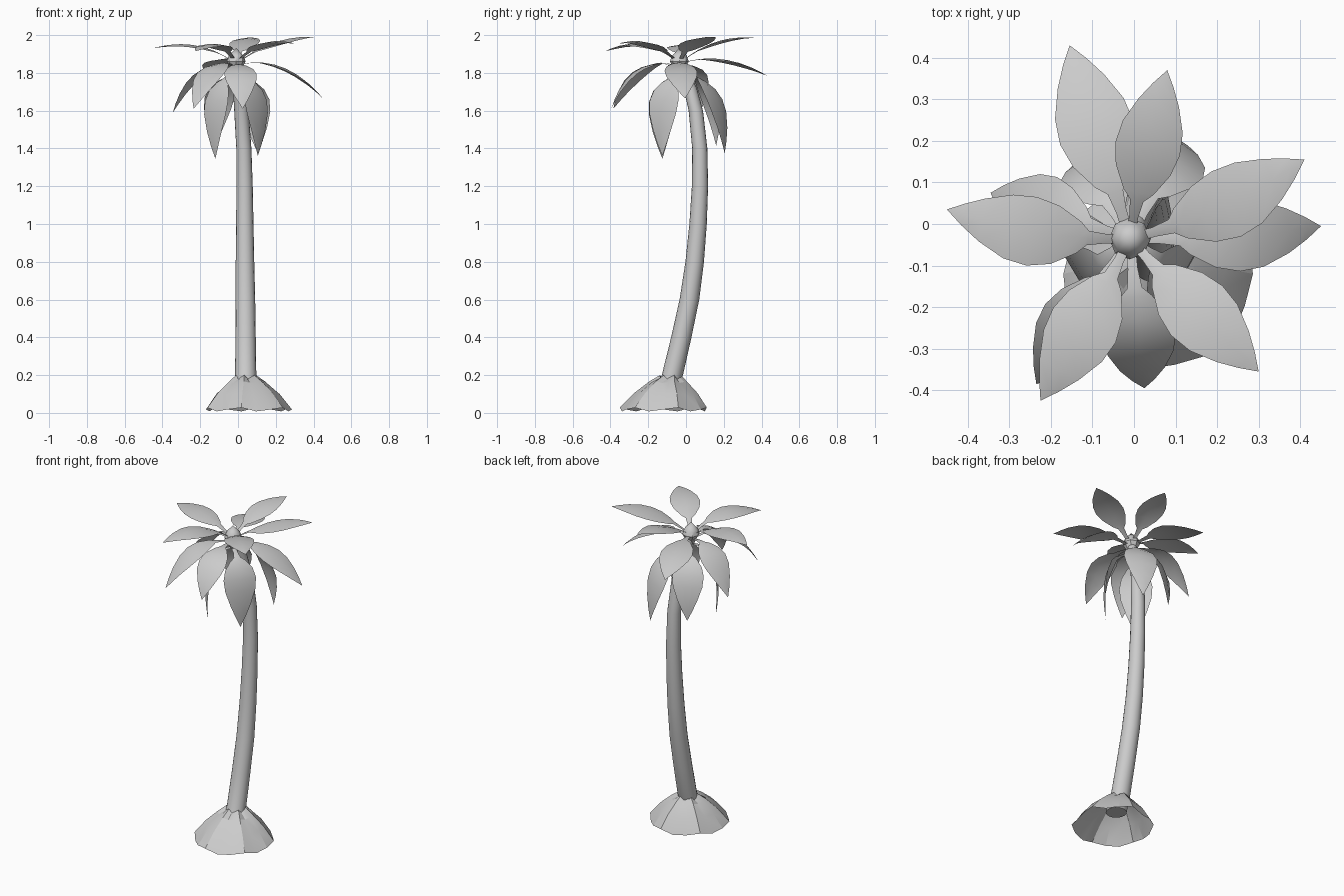
import bpy, bmesh, math
from mathutils import Vector

cube = bpy.data.objects.get("Cube")
if cube:
    bpy.data.objects.remove(cube)

grey = bpy.data.materials.new("plain grey")
grey.use_nodes = True
COLOUR = (0.6, 0.6, 0.6, 1)
grey.diffuse_color = COLOUR
grey.node_tree.nodes["Principled BSDF"].inputs["Base Color"].default_value = COLOUR


def finish(name, bm, angle):
    mesh = bpy.data.meshes.new(name)
    bm.to_mesh(mesh)
    bm.free()
    mesh.materials.append(grey)
    obj = bpy.data.objects.new(name, mesh)
    bpy.context.collection.objects.link(obj)
    bpy.ops.object.select_all(action="DESELECT")
    obj.select_set(True)
    bpy.context.view_layer.objects.active = obj
    bpy.ops.object.shade_smooth_by_angle(angle=math.radians(angle))


def loft(name, rings, angle, closed=True, caps=False):
    """Skin a list of equal-length point rows."""
    bm = bmesh.new()
    rows = [[bm.verts.new(p) for p in ring] for ring in rings]
    n = len(rows[0])
    for a, b in zip(rows, rows[1:]):
        for i in range(n if closed else n - 1):
            j = (i + 1) % n
            bm.faces.new((a[i], a[j], b[j], b[i]))
    if caps:
        bm.faces.new(rows[0][::-1])
        bm.faces.new(rows[-1])
    bmesh.ops.remove_doubles(bm, verts=bm.verts, dist=0.0005)
    if closed:
        bmesh.ops.recalc_face_normals(bm, faces=bm.faces)
    finish(name, bm, angle)


def circle(x, y, z, r, n):
    return [Vector((x + r * math.cos(math.tau * i / n),
                    y + r * math.sin(math.tau * i / n), z)) for i in range(n)]


# Leaning trunk: x, y, z, radius
TRUNK = [(.04, -.11, .11, .06), (.041, -.072, .2, .056), (.04, -.025, .4, .054),
         (.039, .018, .6, .052), (.037, .046, .8, .049), (.036, .064, 1.0, .046),
         (.035, .074, 1.2, .043), (.031, .073, 1.4, .04), (.018, .052, 1.6, .038),
         (.008, .022, 1.72, .035), (-.008, -.03, 1.85, .024)]
loft("trunk", [circle(*p, 16) for p in TRUNK], 50, caps=True)

# Open, pleated skirt round the foot of the trunk
SKIRT = [(.043, -.082, .19, .055), (.048, -.095, .163, .098),
         (.053, -.107, .1, .167), (.058, -.12, .018, .228)]
rings = []
for k, (x, y, z, r) in enumerate(SKIRT):
    ring = circle(x, y, z, r, 18)
    for i, p in enumerate(ring):
        fold = (0, 1, -1)[i % 3]
        p.z += fold * (.01 if k in (0, 3) else .004)
        p += Vector((p.x - x, p.y - y, 0)) * (.025 * fold)
    rings.append(ring)
loft("foot_skirt", rings, 15)

# Pointed bud at the crown
HEART = (-.01, -.035)
BUD = [(1.79, .015), (1.83, .034), (1.86, .05), (1.89, .04), (1.932, .0)]
loft("crown_bud", [circle(*HEART, z, r, 8) for z, r in BUD], 40)

# Frond outline: position along the frond, half width
OUTLINE = [(0, .012), (.14, .012), (.24, .018), (.29, .04), (.42, .073),
           (.55, .086), (.68, .08), (.82, .054), (.92, .027), (1, 0)]


def frond(name, tip, start_z, reach, rise, width=1.0, bow=0.0):
    start = Vector((*HEART, start_z))
    tip = Vector(tip)
    flat = Vector((tip.x - start.x, tip.y - start.y, 0))
    side = Vector((-flat.y, flat.x, 0)).normalized()
    bend = start + flat * reach + side * bow + Vector((0, 0, rise))
    rows = []
    for t, w in OUTLINE:
        mid = start * (1 - t) ** 2 + bend * (2 * t * (1 - t)) + tip * t * t
        along = ((bend - start) * (1 - t) + (tip - bend) * t).normalized()
        normal = along.cross(side)
        rows.append([mid + (side * s - normal * (abs(s) * .15)) * (w * width)
                     for s in (-1, 0, 1)])
    loft(name, rows, 60, closed=False)


# Fronds: tip, start height, reach and rise of the bend, width factor, sideways bow
GROUPS = {
    "upper_frond": [((.08, .37, 1.985), 1.85, .45, .16, .92, .01),
                    ((.41, .155, 1.99), 1.85, .45, .155, 1, -.04),
                    ((.3, -.355, 1.955), 1.85, .45, .16, 1, -.01),
                    ((-.225, -.425, 1.915), 1.85, .45, .17, 1, .01),
                    ((-.45, .035, 1.93), 1.85, .45, .15, .97, .04)],
    "middle_frond": [((.45, -.005, 1.665), 1.84, .55, .07, 1, -.02),
                     ((-.155, .43, 1.785), 1.85, .5, .075, 1.08),
                     ((-.345, .075, 1.59), 1.83, .65, .08),
                     ((-.235, -.385, 1.61), 1.83, .6, .1),
                     ((.025, -.395, 1.61), 1.83, .75, .08)],
    "hanging_frond": [((.105, -.125, 1.36), 1.8, 1.4, -.02, 1.12),
                      ((-.12, -.125, 1.345), 1.8, 1.5, -.02, 1.12),
                      ((.105, .205, 1.375), 1.8, 1.05, -.01, 1.12),
                      ((-.12, .16, 1.415), 1.8, 1.1, -.01, 1.05)],
}
for group, fronds in GROUPS.items():
    for i, spec in enumerate(fronds):
        frond(f"{group}_{i + 1}", *spec)
